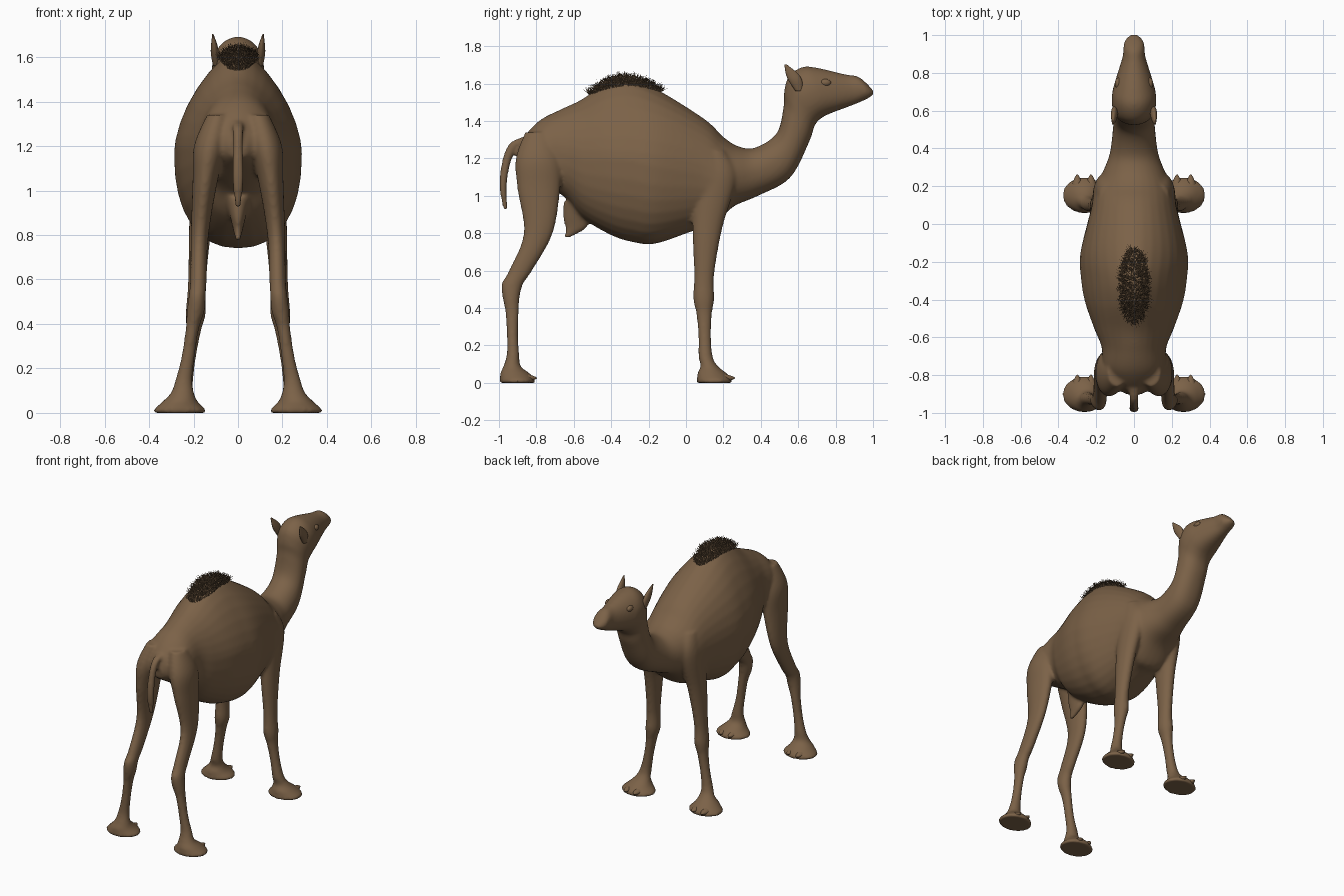
import bpy, bmesh, math, random
from mathutils import Vector
from mathutils.bvhtree import BVHTree

if "Cube" in bpy.data.objects:
    bpy.data.objects.remove(bpy.data.objects["Cube"])

random.seed(4)
N = 32


def material(name, rgb):
    m = bpy.data.materials.new(name)
    m.diffuse_color = (*rgb, 1)
    m.use_nodes = True
    m.node_tree.nodes["Principled BSDF"].inputs["Base Color"].default_value = m.diffuse_color
    return m


FUR = material("brown fur", (0.200, 0.122, 0.064))
HAIR = material("dark brown hair", (0.120, 0.075, 0.040))


def smooth_rows(rows, steps=6):
    """Catmull-Rom interpolation through rows of ring parameters."""
    out = []
    for i in range(len(rows) - 1):
        p0, p1, p2, p3 = (rows[max(0, min(len(rows) - 1, i + k))] for k in (-1, 0, 1, 2))
        for s in range(steps):
            t = s / steps
            out.append([0.5 * (2*b + (c - a)*t + (2*a - 5*b + 4*c - d)*t*t + (3*b - a - 3*c + d)*t**3)
                        for a, b, c, d in zip(p0, p1, p2, p3)])
    return out + [list(rows[-1])]


def loft(bm, rings):
    """Skin closed rings of points and cap both ends."""
    vs = [[bm.verts.new(p) for p in r] for r in rings]
    faces = [bm.faces.new((a[i], a[(i + 1) % N], b[(i + 1) % N], b[i]))
             for a, b in zip(vs, vs[1:]) for i in range(N)]
    faces += [bm.faces.new(vs[0]), bm.faces.new(vs[-1])]
    bmesh.ops.recalc_face_normals(bm, faces=faces)


def limb(bm, rows, side=1):
    """Rows are x, y, z, x radius, y radius of level rings."""
    loft(bm, [[(side * (x + rx * math.cos(a)), y + ry * math.sin(a), z)
               for a in (math.tau * i / N for i in range(N))]
              for x, y, z, rx, ry in smooth_rows(rows)])


def finish(name, bm, mat):
    me = bpy.data.meshes.new(name)
    bm.to_mesh(me)
    bm.free()
    for p in me.polygons:
        p.use_smooth = True
    me.materials.append(mat)
    ob = bpy.data.objects.new(name, me)
    bpy.context.collection.objects.link(ob)
    return ob


def power(v, e):
    return math.copysign(abs(v) ** e, v)


def trunk_ring(yt, zt, yb, zb, w):
    """Section between a top and a bottom profile point, half width w; pointed at the hump."""
    n = 2 - .5 * math.exp(-((yt + .35) / .25) ** 2)
    pts = []
    for i in range(N):
        a = math.tau * i / N
        c, s = math.cos(a), math.sin(a)
        e = 2 / n if s > 0 else 2 / 2.3
        k = .5 + .5 * power(s, e)
        pts.append((w * power(c, e), yb + (yt - yb) * k, zb + (zt - zb) * k))
    return pts


# trunk, neck and head: top point, bottom point, half width
torso = [
    (-.905, 1.23, -.895, 1.15, .04), (-.87, 1.31, -.85, 1.12, .10),
    (-.78, 1.405, -.75, 1.06, .16), (-.66, 1.467, -.64, .985, .172), (-.56, 1.515, -.55, .88, .21),
    (-.42, 1.605, -.40, .79, .26), (-.30, 1.628, -.28, .752, .28),
    (-.15, 1.567, -.16, .745, .284), (.10, 1.41, .06, .82, .228),
    (.20, 1.315, .15, .84, .212)]
neck = [
    (.28, 1.265, .25, .94, .17), (.37, 1.258, .38, .998, .128),
    (.485, 1.335, .555, 1.095, .11), (.522, 1.48, .657, 1.285, .103)]
head = [
    (.525, 1.56, .688, 1.375, .107), (.55, 1.64, .72, 1.413, .117),
    (.62, 1.688, .76, 1.435, .115), (.70, 1.685, .81, 1.455, .098),
    (.85, 1.65, .91, 1.492, .061), (.915, 1.64, .95, 1.51, .056),
    (.96, 1.607, .978, 1.524, .049), (1.003, 1.562, 1.003, 1.542, .018)]

# legs down to the ankle
front_leg = [
    (.135, .14, 1.24, .05, .07), (.15, .155, 1.10, .066, .115), (.17, .115, .83, .05, .08),
    (.185, .097, .58, .04, .054), (.19, .095, .45, .045, .056), (.20, .097, .37, .034, .042),
    (.22, .10, .25, .031, .034), (.24, .105, .14, .038, .038)]
hind_leg = [
    (.09, -.79, 1.34, .05, .07), (.125, -.79, 1.20, .073, .12), (.148, -.787, 1.04, .056, .115),
    (.172, -.79, .80, .04, .078), (.178, -.885, .60, .037, .062), (.183, -.928, .53, .038, .058),
    (.19, -.935, .46, .04, .046), (.205, -.93, .38, .03, .036), (.225, -.928, .25, .03, .030),
    (.243, -.925, .15, .038, .034)]


def foot(y):
    """Splayed pad around the sole centre y."""
    return [(.25, y - .028, .09, .052, .046), (.26, y - .013, .052, .078, .078),
            (.262, y - .002, .028, .103, .09), (.262, y, .012, .118, .096), (.262, y, 0, .113, .093)]


tail = [(0, -.84, 1.315, .025, .035), (0, -.91, 1.28, .025, .033), (0, -.955, 1.20, .022, .025),
        (0, -.978, 1.06, .026, .02), (0, -.965, .925, .014, .012)]
udder = [(0, -.57, .97, .06, .085), (0, -.585, .88, .035, .072), (0, -.59, .825, .022, .055),
         (0, -.635, .778, .012, .018)]

bm = bmesh.new()
loft(bm, [trunk_ring(*r) for r in smooth_rows(torso + neck + head)])
for side in (-1, 1):
    limb(bm, front_leg + foot(.152), side)
    limb(bm, hind_leg + foot(-.902), side)
limb(bm, tail)
limb(bm, udder)
body = finish("body", bm, FUR)

# fuse the parts into one skin
remesh = body.modifiers.new("fuse", 'REMESH')
remesh.mode = 'VOXEL'
remesh.voxel_size = 0.010
remesh.use_smooth_shade = True
soften = body.modifiers.new("soften", 'SMOOTH')
soften.factor = 0.5
soften.iterations = 8

# ears
ear = [(.098, .605, 1.56, .014, .02), (.104, .585, 1.615, .018, .036),
       (.107, .565, 1.655, .014, .032), (.113, .532, 1.703, .003, .006)]
bm = bmesh.new()
for side in (-1, 1):
    limb(bm, ear, side)
finish("ears", bm, FUR)


def ellipsoid(bm, centre, radii, point=0):
    """Ball squeezed by point towards its +y end."""
    for v in bmesh.ops.create_uvsphere(bm, u_segments=20, v_segments=12, radius=1)["verts"]:
        t = 1 - point * v.co.y
        v.co = Vector(centre) + Vector((v.co.x * t, v.co.y, v.co.z * t)) * Vector(radii)


# eyes
bm = bmesh.new()
for side in (-1, 1):
    ellipsoid(bm, (side * .083, .745, 1.605), (.018, .03, .02))
finish("eyes", bm, FUR)

# two pointed toe nails on each foot
bm = bmesh.new()
for side in (-1, 1):
    for y in (.215, -.845):
        for x in (.228, .300):
            ellipsoid(bm, (side * x, y, .026), (.026, .048, .02), .5)
finish("toe_nails", bm, FUR)

# tuft of hair strands standing on the hump
tree = BVHTree.FromObject(body, bpy.context.evaluated_depsgraph_get())
bm = bmesh.new()
for _ in range(1600):
    a, r = random.uniform(0, math.tau), math.sqrt(random.random())
    x, y = .075 * r * math.cos(a), -.325 + .195 * r * math.sin(a)
    hit, normal, _i, _d = tree.ray_cast(Vector((x, y, 3)), Vector((0, 0, -1)))
    if hit is None:
        continue
    lean = Vector([random.uniform(-.5, .5) for _k in range(3)])
    up = (normal + lean).normalized()
    u = up.orthogonal().normalized()
    w = up.cross(u)
    angles = [k * math.tau / 3 for k in range(3)]
    root = [bm.verts.new(hit - up * .004 + .0026 * (u * math.cos(t) + w * math.sin(t))) for t in angles]
    tip = bm.verts.new(hit + up * random.uniform(.025, .05))
    for k in range(3):
        bm.faces.new((root[k], root[(k + 1) % 3], tip))
finish("hump_hair", bm, HAIR)
